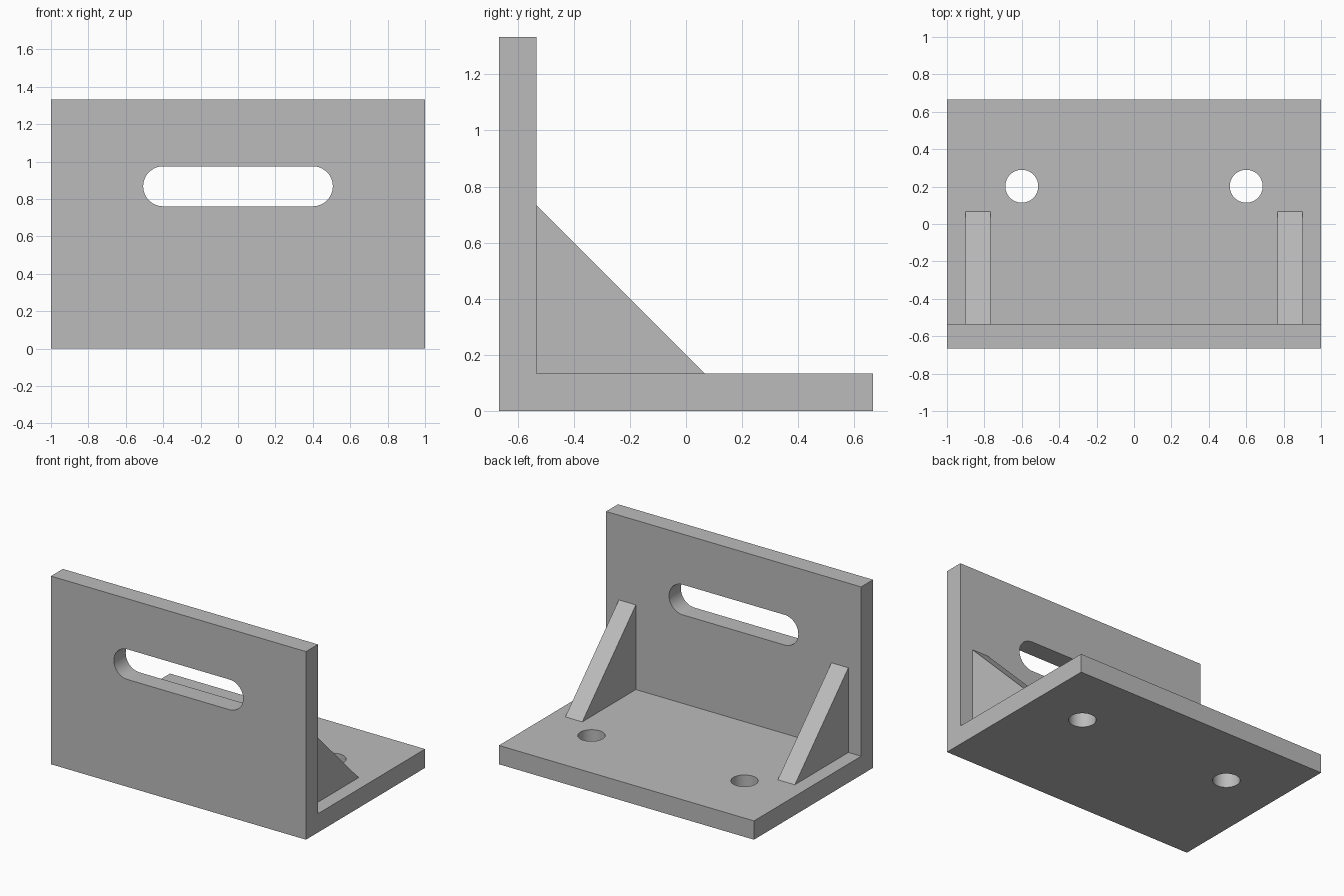
import bpy, bmesh, math
from mathutils import Vector

if "Cube" in bpy.data.objects:
    bpy.data.objects.remove(bpy.data.objects["Cube"])

T = 2 / 15            # plate thickness
W, D, H = 2.0, 4 / 3, 4 / 3
BACK = -D / 2 + T     # inner face of the upright plate

steel = bpy.data.materials.new("grey steel")
steel.diffuse_color = (0.5, 0.5, 0.5, 1)
steel.use_nodes = True
steel.node_tree.nodes["Principled BSDF"].inputs["Base Color"].default_value = steel.diffuse_color


def prism(name, outline, sweep):
    """Extrude a planar outline along a vector."""
    bm = bmesh.new()
    face = bm.faces.new([bm.verts.new(p) for p in outline])
    new = bmesh.ops.extrude_face_region(bm, geom=[face])["geom"]
    verts = [g for g in new if isinstance(g, bmesh.types.BMVert)]
    bmesh.ops.translate(bm, verts=verts, vec=Vector(sweep))
    bmesh.ops.recalc_face_normals(bm, faces=bm.faces)
    mesh = bpy.data.meshes.new(name)
    bm.to_mesh(mesh)
    bm.free()
    mesh.materials.append(steel)
    obj = bpy.data.objects.new(name, mesh)
    bpy.context.collection.objects.link(obj)
    return obj


def arc(cx, cy, r, start, end, n):
    angles = [math.radians(start + (end - start) * i / n) for i in range(n + 1)]
    return [(cx + r * math.cos(a), cy + r * math.sin(a)) for a in angles]


# L-shaped body
profile = [(-D / 2, 0), (D / 2, 0), (D / 2, T), (BACK, T), (BACK, H), (-D / 2, H)]
body = prism("angle_body", [(-W / 2, y, z) for y, z in profile], (W, 0, 0))

# Cutters: long slot in the upright plate, two round holes in the base
slot = arc(0.4, 0.868, 0.107, -90, 90, 24) + arc(-0.4, 0.868, 0.107, 90, 270, 24)
cutters = [prism("slot_cutter", [(x, -D / 2 - 0.1, z) for x, z in slot], (0, T + 0.2, 0))]
for side in (-1, 1):
    hole = arc(0.6 * side, 0.202, 0.088, 0, 360, 48)[:-1]
    cutters.append(prism("hole_cutter", [(x, y, -0.1) for x, y in hole], (0, 0, T + 0.2)))

for cutter in cutters:
    cut = body.modifiers.new(cutter.name, "BOOLEAN")
    cut.operation, cut.solver, cut.object = "DIFFERENCE", "EXACT", cutter
    bpy.context.view_layer.objects.active = body
    bpy.ops.object.modifier_apply(modifier=cut.name)
    bpy.data.objects.remove(cutter)

# Smooth hole walls, sharp edges elsewhere
bpy.ops.object.select_all(action="DESELECT")
body.select_set(True)
bpy.ops.object.shade_smooth_by_angle(angle=math.radians(30))

# Triangular ribs
for label, x in (("left_rib", -0.9), ("right_rib", 0.9 - T)):
    triangle = [(x, BACK, T), (x, BACK + 0.6, T), (x, BACK, T + 0.6)]
    prism(label, triangle, (T, 0, 0))
